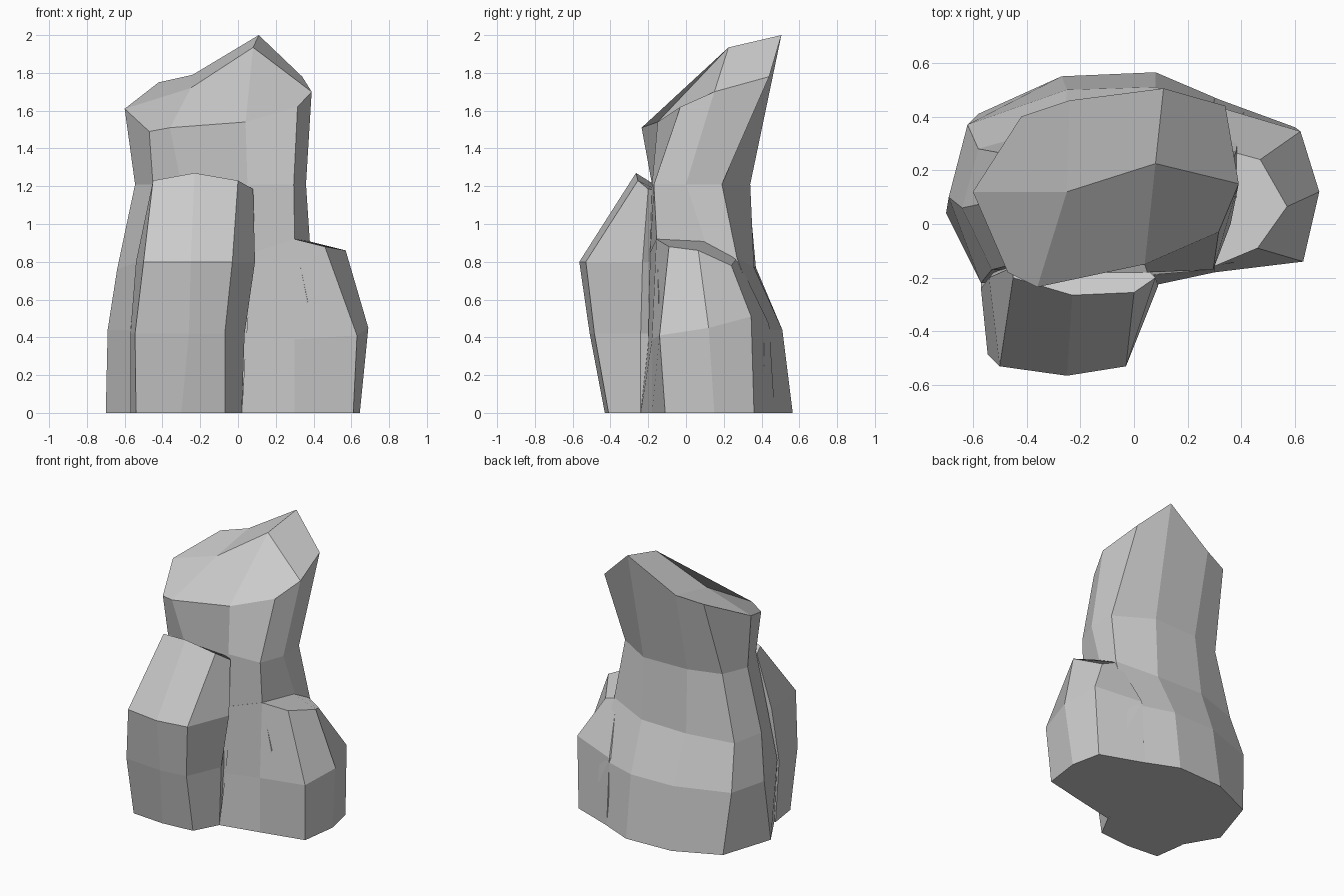
import bpy, bmesh


def loft(name, rings, ridge=None, cap=None):
    """Join stacked rings of (x, y, z) points; close the top with a fan face or custom cap."""
    bm = bmesh.new()
    loops = [[bm.verts.new(p) for p in ring] for ring in rings]
    n = len(loops[0])
    for low, high in zip(loops, loops[1:]):
        for i in range(n):
            j = (i + 1) % n
            bm.faces.new((low[i], low[j], high[j], high[i]))
    bm.faces.new(loops[0][::-1])
    if cap:
        top = loops[-1] + [bm.verts.new(p) for p in ridge]
        for face in cap:
            bm.faces.new([top[i] for i in face])
    else:
        bm.faces.new(loops[-1])
    bmesh.ops.recalc_face_normals(bm, faces=bm.faces)
    mesh = bpy.data.meshes.new(name)
    bm.to_mesh(mesh)
    bm.free()
    obj = bpy.data.objects.new(name, mesh)
    bpy.context.collection.objects.link(obj)
    return obj


def level(z, *xy):
    """A ring at one height."""
    return [(x, y, z) for x, y in xy]


# Tall pillar with a slanted, creased top (columns run anticlockwise from the left)
pillar = [
    level(0, (-.7, .04), (-.56, -.2), (-.3, -.2), (.02, -.22), (.4, -.13),
          (.5, .1), (.42, .42), (.08, .565), (-.27, .55), (-.58, .41)),
    level(.44, (-.69, .1), (-.57, -.22), (-.3, -.22), (.04, -.19), (.4, -.14),
          (.5, .1), (.4, .41), (.08, .51), (-.25, .5), (-.62, .37)),
    [(-.64, .06, .76), (-.53, -.17, .8), (-.3, -.19, .8), (.06, -.19, .85), (.3, -.155, .92),
     (.38, .1, .91), (.38, .27, .82), (.1, .36, .77), (-.26, .37, .77), (-.58, .28, .75)],
    level(1.21, (-.545, .08), (-.45, -.15), (-.3, -.18), (.05, -.18), (.295, -.17),
          (.36, 0), (.35, .19), (.1, .34), (-.24, .33), (-.47, .26)),
    [(-.6, .12, 1.61), (-.47, -.18, 1.49), (-.36, -.235, 1.51), (.04, -.15, 1.54), (.315, -.03, 1.62),
     (.39, .15, 1.7), (.34, .44, 1.78), (.11, .505, 2), (-.24, .46, 1.79), (-.42, .4, 1.75)],
]
loft("tall_pillar", pillar, ridge=[(-.25, .12, 1.72), (.08, .225, 1.935)],
     cap=[(0, 10, 8, 9), (10, 11, 7, 8), (11, 5, 6, 7),
          (0, 1, 2, 10), (2, 3, 11, 10), (3, 4, 5, 11)])

# Leaning block against the front
front = [
    level(0, (-.57, -.2), (-.54, -.41), (-.3, -.43), (-.07, -.41), (.02, -.24), (0, -.1), (-.45, -.1)),
    level(.42, (-.57, -.24), (-.545, -.485), (-.26, -.51), (-.07, -.485), (.035, -.24), (0, -.1), (-.45, -.1)),
    level(.8, (-.54, -.2), (-.5, -.53), (-.25, -.565), (-.03, -.53), (.09, -.23), (0, -.1), (-.4, -.1)),
    [(-.45, -.16, 1.19), (-.45, -.2, 1.23), (-.23, -.265, 1.27), (0, -.255, 1.23),
     (.08, -.2, 1.185), (.03, -.15, 1.18), (-.4, -.13, 1.18)],
]
loft("front_boulder", front)

# Low boulder on the right
side = [
    level(0, (.02, -.24), (.3, -.18), (.61, -.11), (.645, .15), (.6, .36), (.3, .47), (.1, .1)),
    [(.04, -.2, .36), (.3, -.18, .39), (.63, -.14, .41), (.69, .12, .45),
     (.62, .345, .51), (.3, .44, .47), (.1, .1, .4)],
    [(.08, -.19, .85), (.3, -.157, .92), (.46, -.09, .88), (.57, .065, .86),
     (.47, .24, .78), (.36, .27, .82), (.35, .1, .915)],
]
loft("side_boulder", side)
